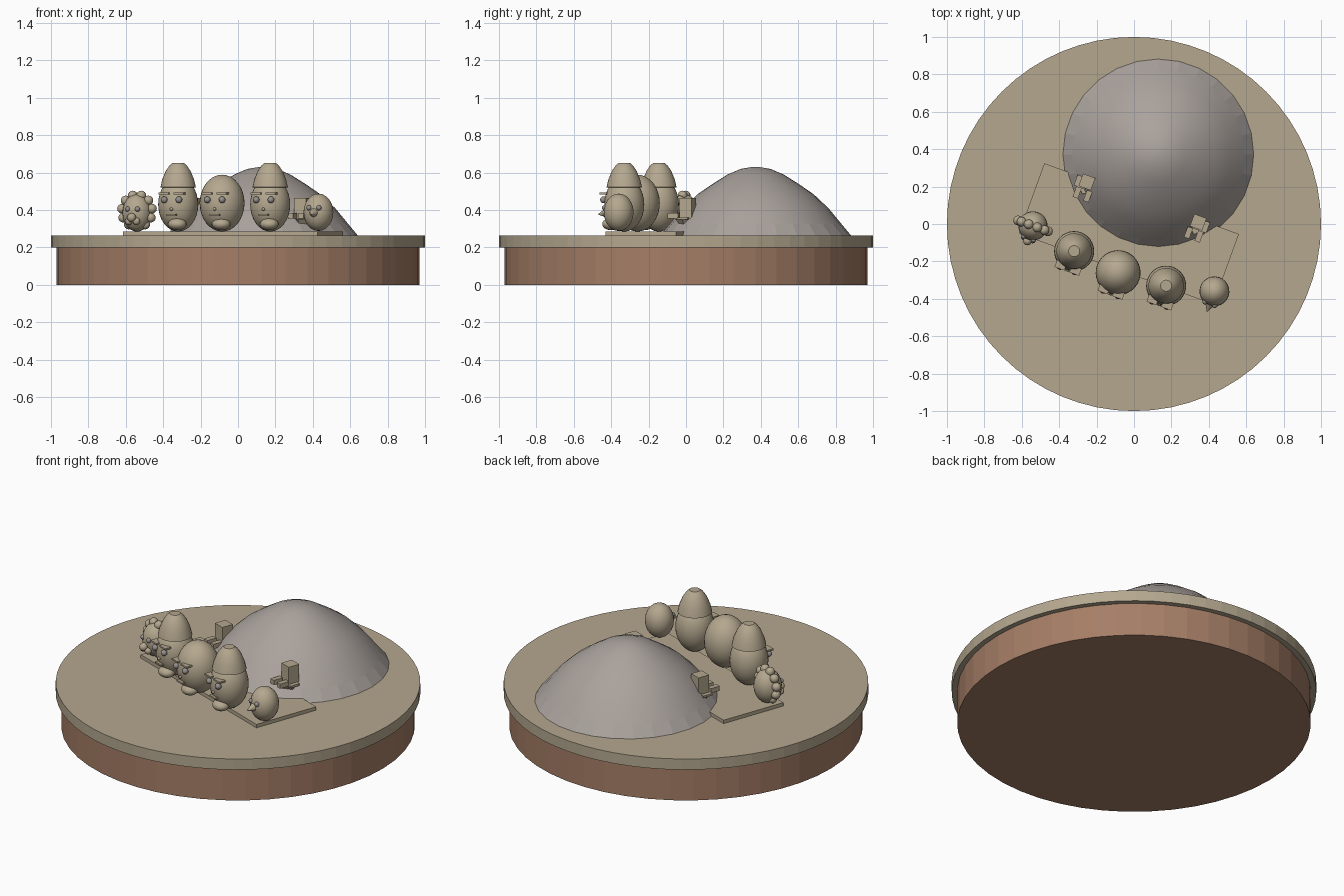
import bpy, bmesh, math
from mathutils import Matrix, Vector

cube = bpy.data.objects.get("Cube")
if cube:
    bpy.data.objects.remove(cube, do_unlink=True)


def material(name, rgb):
    m = bpy.data.materials.new(name)
    m.use_nodes = True
    m.diffuse_color = (*rgb, 1)
    m.node_tree.nodes["Principled BSDF"].inputs["Base Color"].default_value = (*rgb, 1)
    return m


TAN = material("tan", (0.46, 0.39, 0.275))
BROWN = material("earth brown", (0.38, 0.21, 0.135))
GREY = material("stone grey", (0.40, 0.36, 0.335))
EYE = material("eye grey", (0.30, 0.28, 0.27))
TURN = math.radians(-20)


def finish(name, bm, mat, frame=None, smooth=False):
    bmesh.ops.recalc_face_normals(bm, faces=bm.faces)
    for f in bm.faces:
        f.smooth = smooth
    me = bpy.data.meshes.new(name)
    bm.to_mesh(me)
    bm.free()
    me.materials.append(mat)
    ob = bpy.data.objects.new(name, me)
    bpy.context.collection.objects.link(ob)
    if frame:
        ob.matrix_world = frame
    return ob


def place(loc, size):
    return Matrix.Translation(loc) @ Matrix.Diagonal((*size, 1))


def ball(name, loc, size, frame=None, mat=TAN, seg=24):
    bm = bmesh.new()
    bmesh.ops.create_uvsphere(bm, u_segments=seg, v_segments=seg // 2, radius=1,
                              matrix=place(loc, size))
    return finish(name, bm, mat, frame, True)


def box(name, loc, size, frame=None, mat=TAN):
    bm = bmesh.new()
    bmesh.ops.create_cube(bm, size=1, matrix=place(loc, size))
    return finish(name, bm, mat, frame)


def cone(name, r1, r2, z1, z2, seg, frame=None, mat=TAN):
    bm = bmesh.new()
    bmesh.ops.create_cone(bm, cap_ends=True, segments=seg, radius1=r1, radius2=r2, depth=z2 - z1,
                          matrix=Matrix.Translation((0, 0, (z1 + z2) / 2)))
    return finish(name, bm, mat, frame)


def lathe(name, profile, seg, mat, frame):
    # revolve a radius/height profile, with the first and last rings capped
    bm = bmesh.new()
    rings = [[bm.verts.new((r * math.cos(math.tau * i / seg), r * math.sin(math.tau * i / seg), z))
              for i in range(seg)] for r, z in profile]
    for a, b in zip(rings, rings[1:]):
        for i in range(seg):
            j = (i + 1) % seg
            bm.faces.new((a[i], a[j], b[j], b[i]))
    bm.faces.new(rings[0])
    bm.faces.new(rings[-1])
    return finish(name, bm, mat, frame, True)


def turned(x, y, z=0.0):
    return Matrix.Translation((x, y, z)) @ Matrix.Rotation(TURN, 4, 'Z')


# Round base
cone("earth_base", 0.97, 0.97, 0, 0.2, 48, mat=BROWN)
cone("ground_disc", 1, 1, 0.2, 0.265, 64)

# Mound: smooth dome over a faceted foot
mound = lathe("mound", [(0.51, 0.265), (0.46, 0.325), (0.39, 0.41), (0.31, 0.485), (0.23, 0.54),
                        (0.15, 0.59), (0.08, 0.62), (0.02, 0.63)], 28, GREY,
              Matrix.Translation((0.13, 0.372, 0)))
for p in mound.data.polygons:
    p.use_smooth = p.center.z > 0.32

# Stand under the row of heads
box("stand", (0, 0, 0.275), (1.107, 0.4, 0.022), turned(-0.0275, -0.0525))


# Egg heads with faces
def egg_head(name, x, y, r, half, hat):
    f = turned(x, y)
    mid = 0.285 + half
    ball(name, (0, 0, mid), (r, r, half), f, seg=32)
    for side, s in (("left", 1), ("right", -1)):
        ball(f"{name}_{side}_eye", (s * 0.042, 0.004 - r, 0.455), (0.018,) * 3, f, EYE, 16)
        box(f"{name}_{side}_brow", (s * 0.042, 0.012 - r, 0.488), (0.056, 0.04, 0.01), f)
    ball(name + "_nose", (0, -r, 0.405), (0.009,) * 3, f, seg=12)
    box(name + "_mouth", (0, 0.008 - r, 0.375), (0.055, 0.03, 0.009), f)
    ball(name + "_chin", (0.02, -0.07, 0.325), (0.05, 0.045, 0.032), f)
    if hat:
        h = lathe(name + "_hat", [(0.07, 0.52), (0.095, 0.522), (0.085, 0.565), (0.066, 0.61),
                                  (0.045, 0.64), (0.03, 0.652)], 24, TAN, f)
        for p in h.data.polygons:
            p.use_smooth = abs(p.normal.z) < 0.9


egg_head("right_hatted_head", -0.32, -0.145, 0.107, 0.145, True)
egg_head("middle_head", -0.085, -0.26, 0.12, 0.152, False)
egg_head("left_hatted_head", 0.172, -0.33, 0.107, 0.145, True)

# Maned head
f = turned(-0.54, -0.01)
ball("maned_head", (0, 0, 0.385), (0.078, 0.078, 0.1), f)
for i in range(11):
    a = math.tau * (i + 0.5) / 11 + math.pi / 2
    ball("mane_tuft", (0.086 * math.cos(a), 0, 0.395 + 0.086 * math.sin(a)), (0.026,) * 3, f, seg=16)
ball("maned_head_nose", (0, -0.085, 0.36), (0.024,) * 3, f, seg=16)
for s in (-1, 1):
    ball("maned_head_eye", (s * 0.028, -0.07, 0.405), (0.014,) * 3, f, EYE, 16)
    ball("maned_head_cheek", (s * 0.022, -0.07, 0.34), (0.02,) * 3, f, seg=16)

# Beaked head
f = turned(0.43, -0.36)
ball("beaked_head", (0, 0, 0.388), (0.08, 0.08, 0.1), f)
for s in (-1, 1):
    ball("beaked_head_eye", (s * 0.028, -0.07, 0.412), (0.014,) * 3, f, EYE, 16)
point = f @ Matrix.Translation((0, -0.07, 0.385)) @ Matrix.Rotation(math.radians(100), 4, 'X')
cone("beak", 0.026, 0.003, 0, 0.045, 12, point)

# Seats on the mound: block, slab, two legs and a pointed foot
for name, x, y in (("right_seat", -0.255, 0.215), ("left_seat", 0.34, 0.0)):
    f = turned(x, y)
    box(name + "_block", (0, 0.01, 0.41), (0.07, 0.07, 0.11), f)
    box(name + "_slab", (0, 0, 0.355), (0.12, 0.06, 0.012), f)
    for s in (-1, 1):
        box(name + "_leg", (s * 0.03, -0.06, 0.37), (0.03, 0.06, 0.028), f)
    cone(name + "_foot", 0.005, 0.06, 0.28, 0.352, 4, f)
